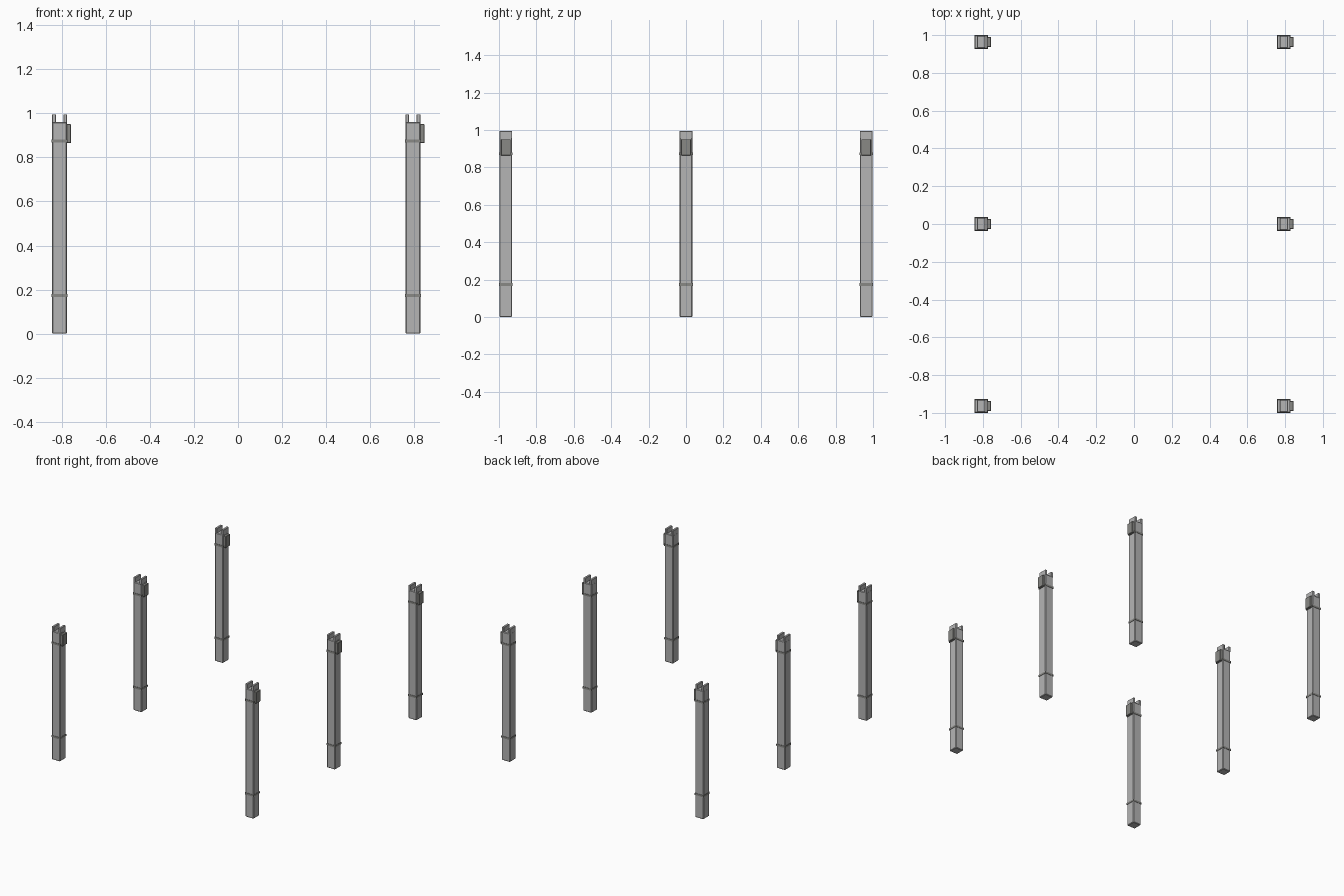
import bpy
import bmesh
from mathutils import Matrix, Vector

if "Cube" in bpy.data.objects:
    bpy.data.objects.remove(bpy.data.objects["Cube"])


def material(name, value):
    m = bpy.data.materials.new(name)
    m.diffuse_color = (*value, 1)
    m.use_nodes = True
    m.node_tree.nodes["Principled BSDF"].inputs["Base Color"].default_value = m.diffuse_color
    return m


post_grey = material("post grey", (0.46, 0.46, 0.46))
trim_grey = material("dark trim grey", (0.25, 0.25, 0.235))


def box(name, lo, hi, mat, bevel=0.0):
    """Box between two corners with optional chamfered edges."""
    lo, hi = Vector(lo), Vector(hi)
    bm = bmesh.new()
    bmesh.ops.create_cube(bm, size=1, matrix=Matrix.Translation((lo + hi) / 2)
                          @ Matrix.Diagonal((*(hi - lo), 1)))
    if bevel:
        bmesh.ops.bevel(bm, geom=bm.edges[:], offset=bevel, segments=1,
                        affect='EDGES')
    mesh = bpy.data.meshes.new(name)
    bm.to_mesh(mesh)
    bm.free()
    mesh.materials.append(mat)
    obj = bpy.data.objects.new(name, mesh)
    bpy.context.collection.objects.link(obj)


H = 0.034   # half width of a post
B = 0.0365  # half width of a band

# Two rows of three posts
for x in (-0.809, 0.793):
    for y in (-0.9635, 0, 0.9635):
        box("post", (x - H, y - H, 0), (x + H, y + H, 0.96), post_grey, 0.004)
        # Lower and upper bands
        for z in (0.167, 0.866):
            box("band", (x - B, y - B, z), (x + B, y + B, z + 0.014), trim_grey)
        # Top prongs forming a beam slot
        for side in (-1, 1):
            c = x + side * 0.0255
            box("prong", (c - 0.0085, y - H, 0.955), (c + 0.0085, y + H, 0.995),
                post_grey, 0.002)
        # Bracket plate on the right face
        box("bracket_plate", (x + H - 0.004, y - 0.026, 0.864),
            (x + 0.052, y + 0.026, 0.95), trim_grey, 0.002)
